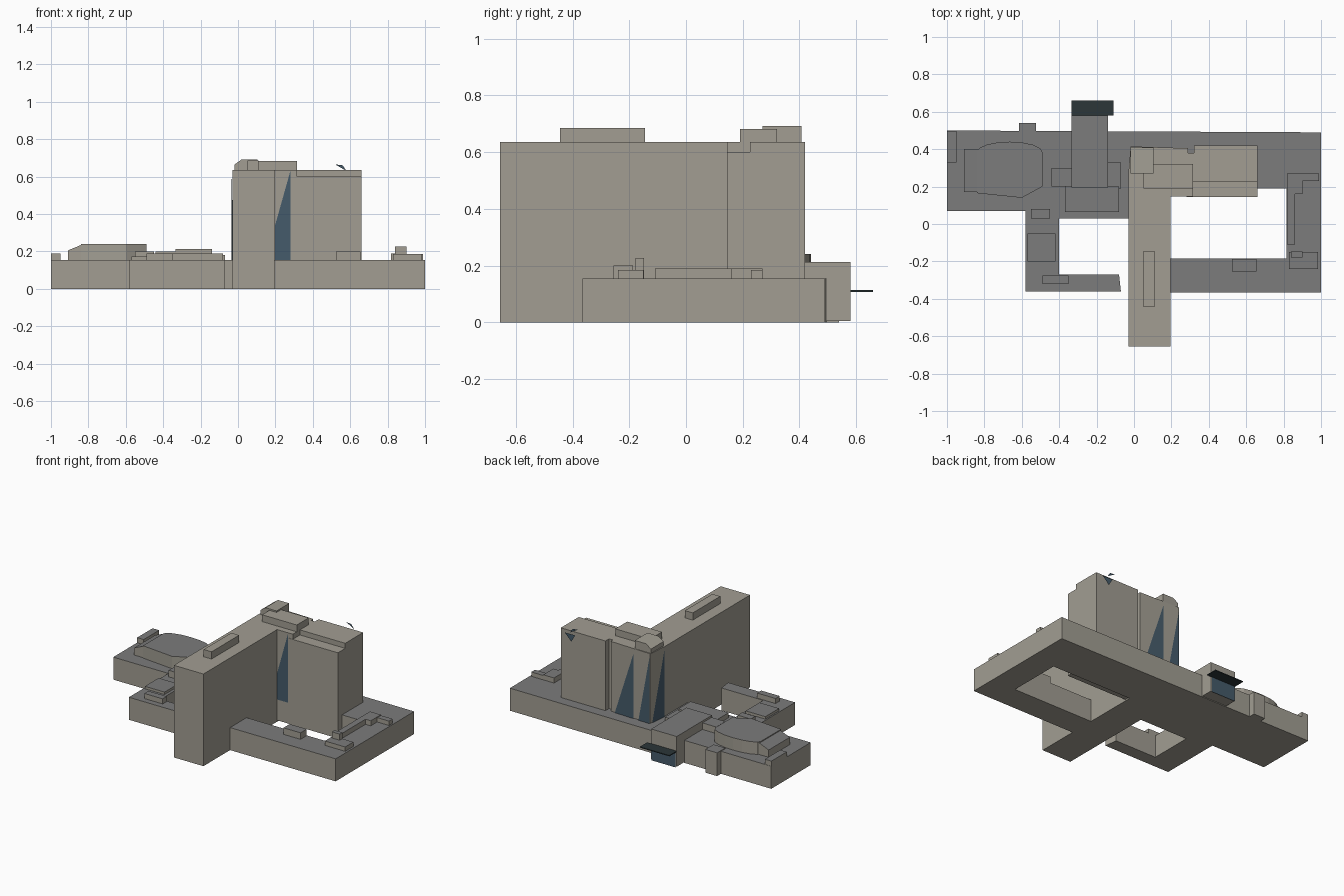
import bpy, bmesh, math

if "Cube" in bpy.data.objects:
    bpy.data.objects.remove(bpy.data.objects["Cube"])


def material(name, rgb):
    m = bpy.data.materials.new(name)
    m.diffuse_color = (*rgb, 1)
    m.use_nodes = True
    m.node_tree.nodes["Principled BSDF"].inputs["Base Color"].default_value = m.diffuse_color
    return m


STONE = material("warm_stone", (0.36, 0.34, 0.29))
ROOF = material("grey_roof", (0.20, 0.20, 0.20))
GLASS = material("blue_glass", (0.06, 0.105, 0.145))
DARK = material("dark_canopy", (0.025, 0.037, 0.04))


def finish(name, bm, mats):
    me = bpy.data.meshes.new(name)
    bm.to_mesh(me)
    bm.free()
    for m in mats:
        me.materials.append(m)
    ob = bpy.data.objects.new(name, me)
    bpy.context.collection.objects.link(ob)
    return ob


def prism(name, pts, z0, top, wall=STONE, roof=STONE):
    """Extrude an xy outline; top is a height or a function of x, y."""
    h = top if callable(top) else (lambda x, y: top)
    bm = bmesh.new()
    lo = [bm.verts.new((x, y, z0)) for x, y in pts]
    hi = [bm.verts.new((x, y, h(x, y))) for x, y in pts]
    bm.faces.new(lo)
    bm.faces.new(hi)
    n = len(pts)
    for i in range(n):
        j = (i + 1) % n
        bm.faces.new((lo[i], lo[j], hi[j], hi[i]))
    bmesh.ops.recalc_face_normals(bm, faces=bm.faces)
    bm.normal_update()
    for f in bm.faces:
        f.material_index = 1 if f.normal.z > 0.5 else 0
    return finish(name, bm, [wall, roof])


def box(name, x0, x1, y0, y1, z0, z1, wall=STONE, roof=STONE):
    return prism(name, [(x0, y0), (x1, y0), (x1, y1), (x0, y1)], z0, z1, wall, roof)


def plate(name, pts, mat=GLASS):
    bm = bmesh.new()
    bm.faces.new([bm.verts.new(p) for p in pts])
    return finish(name, bm, [mat])


P = 0.155  # podium roof height
T = 0.635  # tower roof height

# Podium wrapping both courtyards
prism("podium", [(-1, .07), (-.58, .07), (-.58, -.36), (-.07, -.36), (-.08, -.27),
                 (-.40, -.27), (-.40, .03), (-.03, .03), (-.03, .19), (.815, .19),
                 (.815, -.185), (.195, -.185), (.195, -.365), (1, -.365), (1, .49),
                 (-1, .5)], 0, P, STONE, ROOF)

# Tall slab tower, stair core and side tower
box("slab_tower", -.03, .195, -.655, .28, 0, T)
prism("stair_core", [(-.03, .27), (.29, .27), (.29, .405), (-.018, .415)], 0.01, T)
prism("side_tower", [(.19, .225), (.66, .225), (.66, .42), (.32, .42), (.32, .38),
                     (.28, .38), (.28, .32), (.19, .32)], 0.01, T)
box("side_tower_step", .28, .66, .145, .23, 0.01, .60)
box("side_tower_joint", .19, .315, .147, .23, 0.01, T)

# Rooftop plant rooms
box("slab_plant_room", .05, .11, -.445, -.145, T, .685)
box("link_plant_room", .05, .315, .19, .32, T, .682)
prism("core_plant_room", [(-.018, .27), (.02, .27), (.105, .27), (.105, .408),
                          (.02, .408), (-.018, .408)], T,
      lambda x, y: .665 if x < 0 else .692)

# Tapered glass panels on the towers
plate("front_glass", [(.197, .144, P), (.28, .144, P), (.28, .144, .63), (.197, .144, .335)])
plate("back_glass_wide", [(.255, .411, P), (.11, .416, P), (.11, .416, .60)])
plate("back_glass_narrow", [(.07, .418, P), (-.015, .42, P), (-.015, .42, .61)])
plate("corner_glass", [(-.023, .40, P), (-.034, .285, P), (-.034, .285, .61)])

# Small ornamental fins behind the side tower
plate("fin_low", [(.62, .435, .62), (.54, .435, .62), (.57, .435, .57)], GLASS)
plate("fin_high", [(.52, .435, .665), (.56, .435, .66), (.58, .435, .63)], GLASS)

# Entrance hall with glazed front and canopy
prism("entrance_hall", [(-.335, .195), (-.14, .195), (-.14, .58), (-.335, .58)], 0.005, .213,
      STONE, ROOF)
plate("entrance_glass", [(-.33, .584, 0), (-.145, .584, 0), (-.145, .583, .11), (-.33, .583, .11)])
box("entrance_canopy", -.335, -.11, .58, .66, .107, .113, DARK, DARK)

# Auditorium: curved raised roof with a ramp and a low surround
arc = [(-.665 + .175 * math.cos(a), .385 + .055 * math.sin(a))
       for a in [math.pi * i / 8 for i in range(9)]]
prism("auditorium", arc + [(-.84, .165), (-.60, .14), (-.49, .20)], P, .24, STONE, ROOF)
prism("auditorium_ramp", [(-.91, .17), (-.83, .17), (-.83, .40), (-.91, .40)], P,
      lambda x, y: .205 if x < -.9 else .238, STONE, ROOF)

# Remaining low blocks standing on the podium roof: x0, x1, y0, y1, top
blocks = {
    "corner_block": (-1, -.95, .33, .498, .19),
    "back_bay": (-.615, -.525, .45, .54, .16),
    "lobby_block": (-.37, -.08, .065, .20, .19),
    "lobby_side_block": (-.15, -.07, .19, .33, .18),
    "lobby_link": (-.44, -.33, .20, .30, .20),
    "wing_block_back": (-.55, -.45, .03, .08, .20),
    "wing_block_mid": (-.57, -.42, -.20, -.05, .172),
    "wing_block_front": (-.49, -.35, -.32, -.275, .19),
    "front_strip_block": (.525, .655, -.255, -.187, .20),
    "right_ridge": (.817, .86, -.11, .23, .19),
    "right_block_front": (.83, .985, -.24, -.15, .185),
    "right_block_back": (.817, .90, .16, .27, .19),
    "right_block_edge": (.90, .99, .23, .27, .185),
    "right_chimney": (.84, .90, -.178, -.148, .227),
}
for name, (x0, x1, y0, y1, z1) in blocks.items():
    z0 = 0 if name == "back_bay" else P - .005
    box(name, x0, x1, y0, y1, z0, z1, STONE, ROOF)
